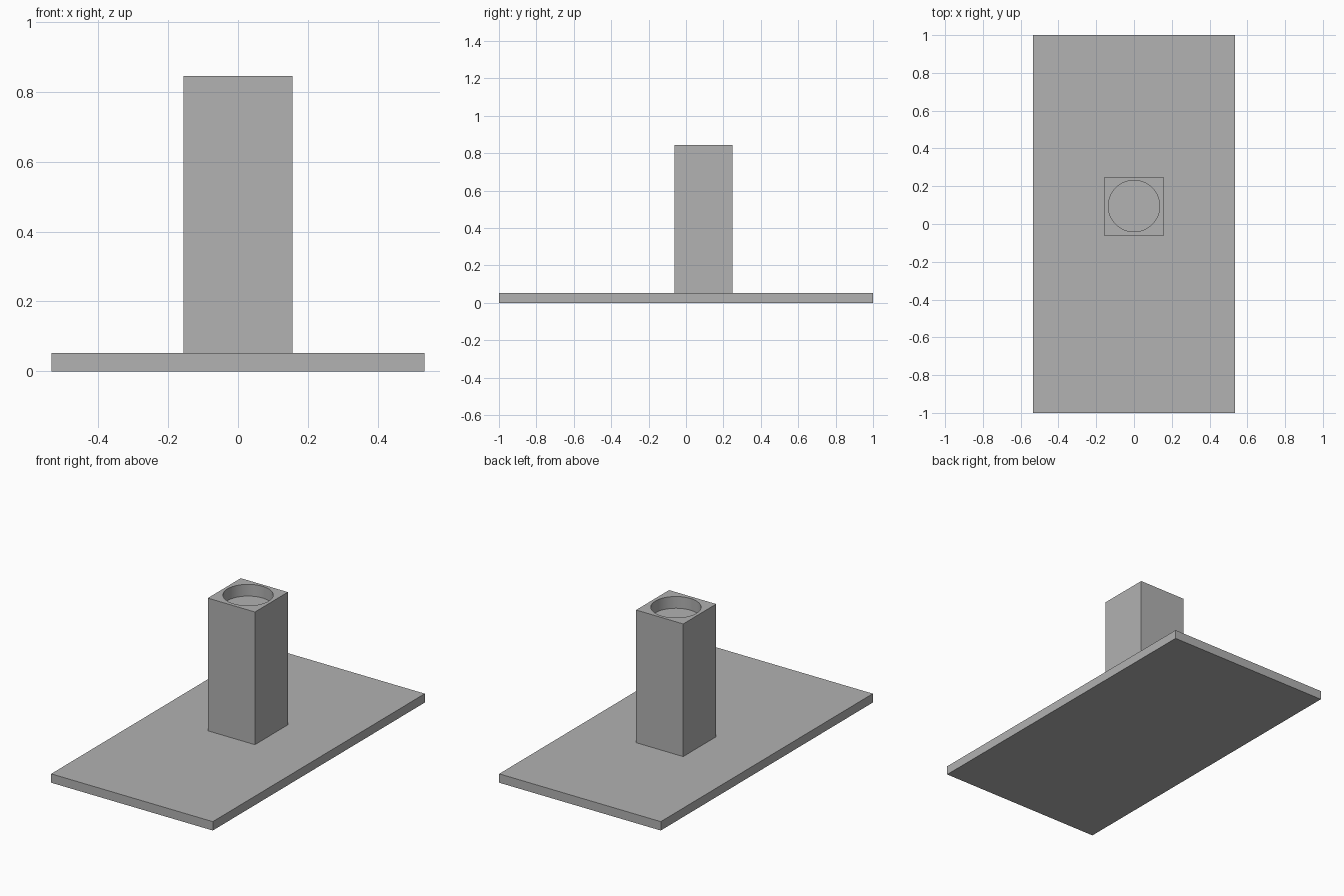
import bpy

# Remove the default cube
default = bpy.data.objects.get("Cube")
if default:
    bpy.data.objects.remove(default, do_unlink=True)

# Single plain grey
grey = bpy.data.materials.new("plain grey")
grey.use_nodes = True
colour = (0.445, 0.445, 0.445, 1)
grey.diffuse_color = colour
grey.node_tree.nodes["Principled BSDF"].inputs["Base Color"].default_value = colour

BASE_TOP, POST_TOP, POST_Y = 0.053, 0.845, 0.093
SOCKET_DEPTH = 0.07


def box(name, width, length, bottom, top, y=0):
    bpy.ops.mesh.primitive_cube_add(size=1, location=(0, y, (bottom + top) / 2))
    obj = bpy.context.object
    obj.name = name
    obj.scale = (width, length, top - bottom)
    bpy.ops.object.transform_apply(location=False, rotation=False, scale=True)
    obj.data.materials.append(grey)
    return obj


# Flat base plate and square post
box("base_plate", 1.067, 2, 0, BASE_TOP)
post = box("post", 0.311, 0.311, BASE_TOP, POST_TOP, POST_Y)

# Round blind socket cut into the top of the post
bpy.ops.mesh.primitive_cylinder_add(vertices=64, radius=0.136, depth=2 * SOCKET_DEPTH,
                                    location=(0, POST_Y + 0.002, POST_TOP))
cutter = bpy.context.object
cutter.name = "socket_cutter"
cutter.hide_render = True
cutter.data.materials.append(grey)

cut = post.modifiers.new("socket", "BOOLEAN")
cut.operation = "DIFFERENCE"
cut.solver = "EXACT"
cut.object = cutter
bpy.ops.object.select_all(action="DESELECT")
post.select_set(True)
bpy.context.view_layer.objects.active = post
bpy.ops.object.modifier_apply(modifier=cut.name)
bpy.data.objects.remove(cutter, do_unlink=True)

# Smooth socket wall, sharp box edges
bpy.ops.object.shade_smooth_by_angle()
